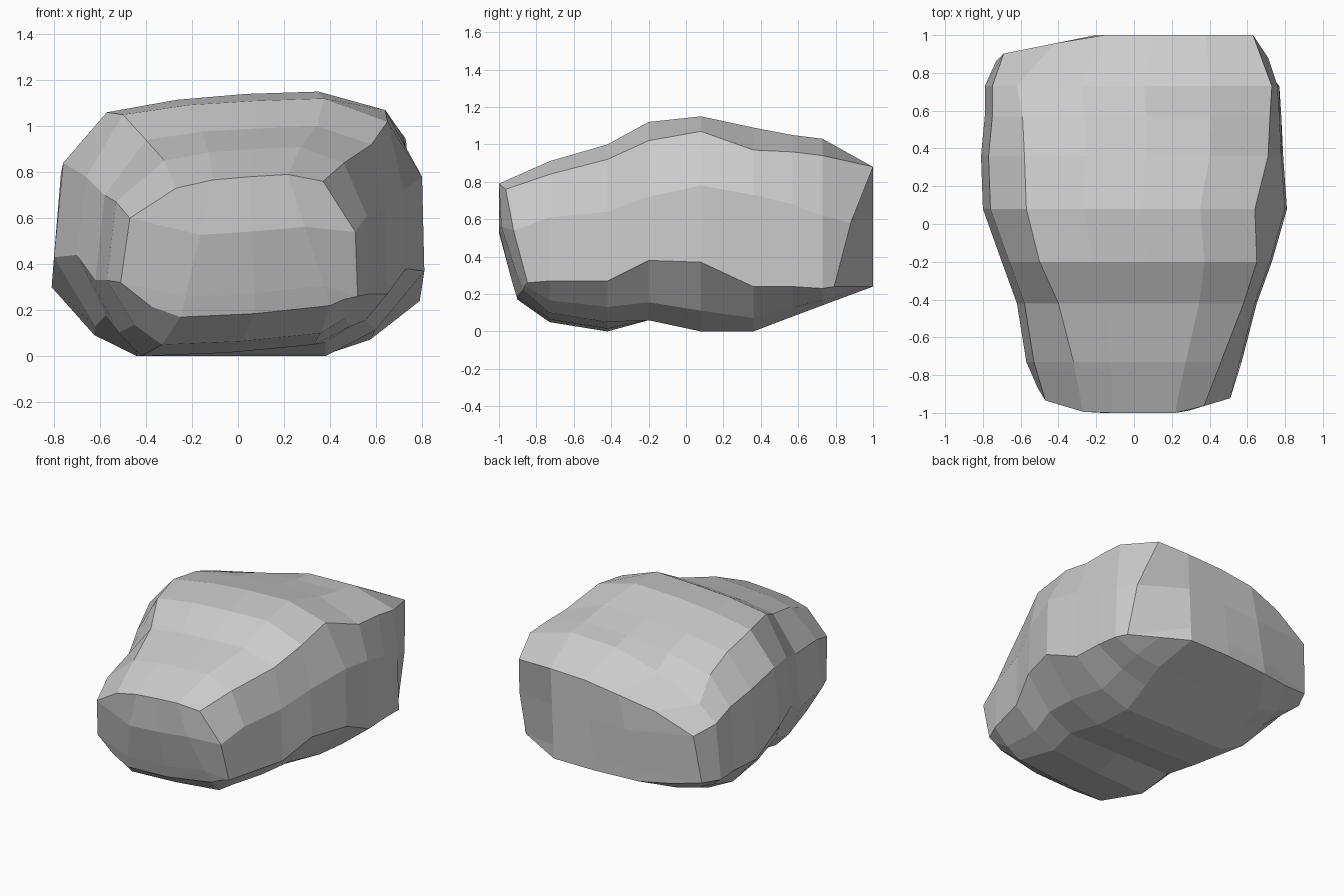
import bpy, bmesh

if "Cube" in bpy.data.objects:
    bpy.data.objects.remove(bpy.data.objects["Cube"])

# Cross-sections from front to back:
# y, top-left x z, crown z, top-right x z, side left x, side right x,
# upper side z, lower side z, base z, base left x, base right x
SECTIONS = [
    (-1.00, -.27, .73, .79, .37, .76, -.51, .52, .54, .26, .17, -.25, .40),
    (-0.73, -.32, .85, .91, .46, .84, -.57, .57, .61, .27, .05, -.33, .36),
    (-0.42, -.40, .94, 1.0, .58, .92, -.62, .65, .64, .27, .00, -.42, .33),
    (-0.20, -.50, 1.05, 1.12, .65, 1.02, -.70, .73, .72, .38, .06, -.45, .38),
    (0.08, -.57, 1.06, 1.15, .64, 1.07, -.80, .81, .78, .37, .00, -.44, .38),
    (0.36, -.58, 1.01, 1.09, .71, .97, -.81, .79, .73, .24, .00, -.44, .36),
    (0.57, -.59, .93, 1.05, .72, .96, -.79, .78, .68, .24, .08, -.44, .38),
    (0.73, -.62, .79, 1.03, .73, .94, -.79, .77, .62, .23, .14, -.44, .40),
    (1.00, -.42, .77, .88, .63, .88, -.73, .72, .58, .24, .24, -.30, .35),
]


def mix(a, b, t):
    return a + (b - a) * t


def front_y(x, z):
    return -1 + .3 * max(0, abs(x) - .25) + .3 * max(0, .5 - z)


def back_y(x, z):
    left = max(0, -.2 - x) * (.2 + .2 * max(0, .6 - z))
    right = .57 * max(0, x - .63 + .43 * (.88 - z))
    return 1 - left - right


def rows(s):
    """Four rows (top, upper side, lower side, base) of (x, z), left to right."""
    y, tx, tz, cz, rx, rz, xl, xr, zm, zl, zb, bl, br = s
    top = [(tx, tz), (mix(tx, rx, .25), mix(tz, cz, .6)), (mix(tx, rx, .5), cz - .01),
           (mix(tx, rx, .76), cz), (rx, rz)]
    upper = [(xl + .04, zm + .06), (xr - .01, zm)]
    lower = [(xl, zl + .06), (xr, zl)]
    edge = zb + .3 * (zl - zb)
    tilt = .05 if y < -.3 else 0
    base = [(mix(bl, xl, .5), edge + .02), (bl, zb), (mix(bl, br, .5), zb + tilt * .3),
            (br, zb + tilt), (mix(br, xr, .5), edge + tilt)]
    return top, upper, lower, base


bm = bmesh.new()
rings = []
for i, s in enumerate(SECTIONS):
    top, upper, lower, base = rows(s)
    loop = top + [upper[1], lower[1]] + base[::-1] + [lower[0], upper[0]]
    ring = []
    for x, z in loop:
        y = front_y(x, z) if i == 0 else back_y(x, z) if i == len(SECTIONS) - 1 else s[0]
        ring.append(bm.verts.new((x, y, z)))
    rings.append(ring)

# Faceted body between neighbouring sections
for a, b in zip(rings, rings[1:]):
    n = len(a)
    for k in range(n):
        bm.faces.new((a[k], a[(k + 1) % n], b[(k + 1) % n], b[k]))


# Faceted front and back ends, gridded between the top and base rows
def cap(ring, depth):
    top, base = ring[:5], ring[7:12][::-1]
    grid = [top]
    for left, right, t in ((ring[13], ring[5], .4), (ring[12], ring[6], .85)):
        row = [left]
        for k in (1, 2, 3):
            x = mix(top[k].co.x, base[k].co.x, t)
            z = mix(top[k].co.z, base[k].co.z, t)
            row.append(bm.verts.new((x, depth(x, z), z)))
        grid.append(row + [right])
    grid.append(base)
    for p, q in zip(grid, grid[1:]):
        for k in range(4):
            bm.faces.new((p[k], p[k + 1], q[k + 1], q[k]))


cap(rings[0], front_y)
cap(rings[-1], back_y)
bmesh.ops.recalc_face_normals(bm, faces=bm.faces)

mesh = bpy.data.meshes.new("boulder")
bm.to_mesh(mesh)
bm.free()
boulder = bpy.data.objects.new("boulder", mesh)
bpy.context.collection.objects.link(boulder)
